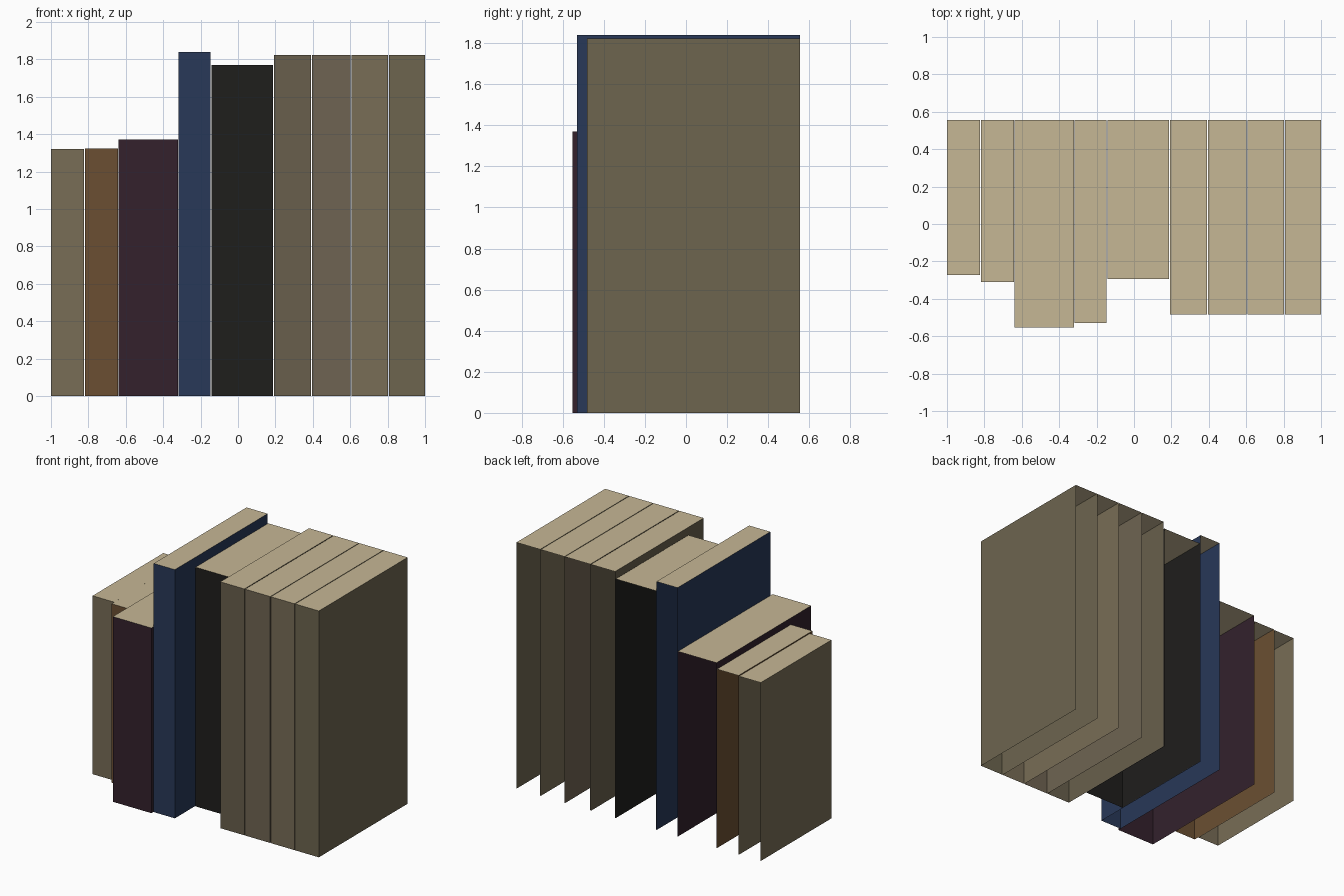
import bpy
import bmesh

cube = bpy.data.objects.get("Cube")
if cube:
    bpy.data.objects.remove(cube, do_unlink=True)


def make_material(name, hex_color):
    """Material from an sRGB hex colour."""
    channels = [c / 255 for c in bytes.fromhex(hex_color)]
    color = [((c + 0.055) / 1.055) ** 2.4 if c > 0.04 else c / 12.92 for c in channels] + [1]
    mat = bpy.data.materials.new(name)
    mat.use_nodes = True
    mat.diffuse_color = color
    shader = mat.node_tree.nodes["Principled BSDF"]
    shader.inputs["Base Color"].default_value = color
    shader.inputs["Roughness"].default_value = 0.9
    return mat


def make_book(name, left, right, front, height, cover, pages):
    """Open shell: spine, two covers and page top, with no back or bottom."""
    bm = bmesh.new()
    bmesh.ops.create_cube(bm, size=1)
    for v in bm.verts:
        v.co.x = right if v.co.x > 0 else left
        v.co.y = BACK if v.co.y > 0 else front
        v.co.z = height if v.co.z > 0 else 0
    bm.normal_update()
    unseen = [f for f in bm.faces if f.normal.y > 0.5 or f.normal.z < -0.5]
    bmesh.ops.delete(bm, geom=unseen, context='FACES')
    for f in bm.faces:
        f.material_index = 1 if f.normal.z > 0.5 else 0
    mesh = bpy.data.meshes.new(name)
    bm.to_mesh(mesh)
    bm.free()
    mesh.materials.append(cover)
    mesh.materials.append(pages)
    obj = bpy.data.objects.new(name, mesh)
    bpy.context.collection.objects.link(obj)


BACK = 0.555
pages = make_material("page_paper", "c6b795")

# Name, left edge, right edge, spine depth, height, cover colour
books = [
    ("small_tan_book", -1.0, -0.823, -0.272, 1.32, "786d56"),
    ("small_brown_book", -0.818, -0.642, -0.31, 1.324, "6b4f32"),
    ("plum_book", -0.638, -0.322, -0.553, 1.37, "33212c"),
    ("tall_blue_book", -0.319, -0.146, -0.53, 1.84, "283858"),
    ("black_book", -0.141, 0.187, -0.295, 1.77, "1f1e1c"),
    ("volume_one", 0.193, 0.39, -0.483, 1.823, "685f4c"),
    ("volume_two", 0.396, 0.602, -0.483, 1.823, "6f6452"),
    ("volume_three", 0.607, 0.801, -0.483, 1.823, "786d56"),
    ("volume_four", 0.806, 1.0, -0.483, 1.823, "6d654f"),
]
for name, left, right, front, height, color in books:
    make_book(name, left, right, front, height, make_material(name + "_cover", color), pages)
